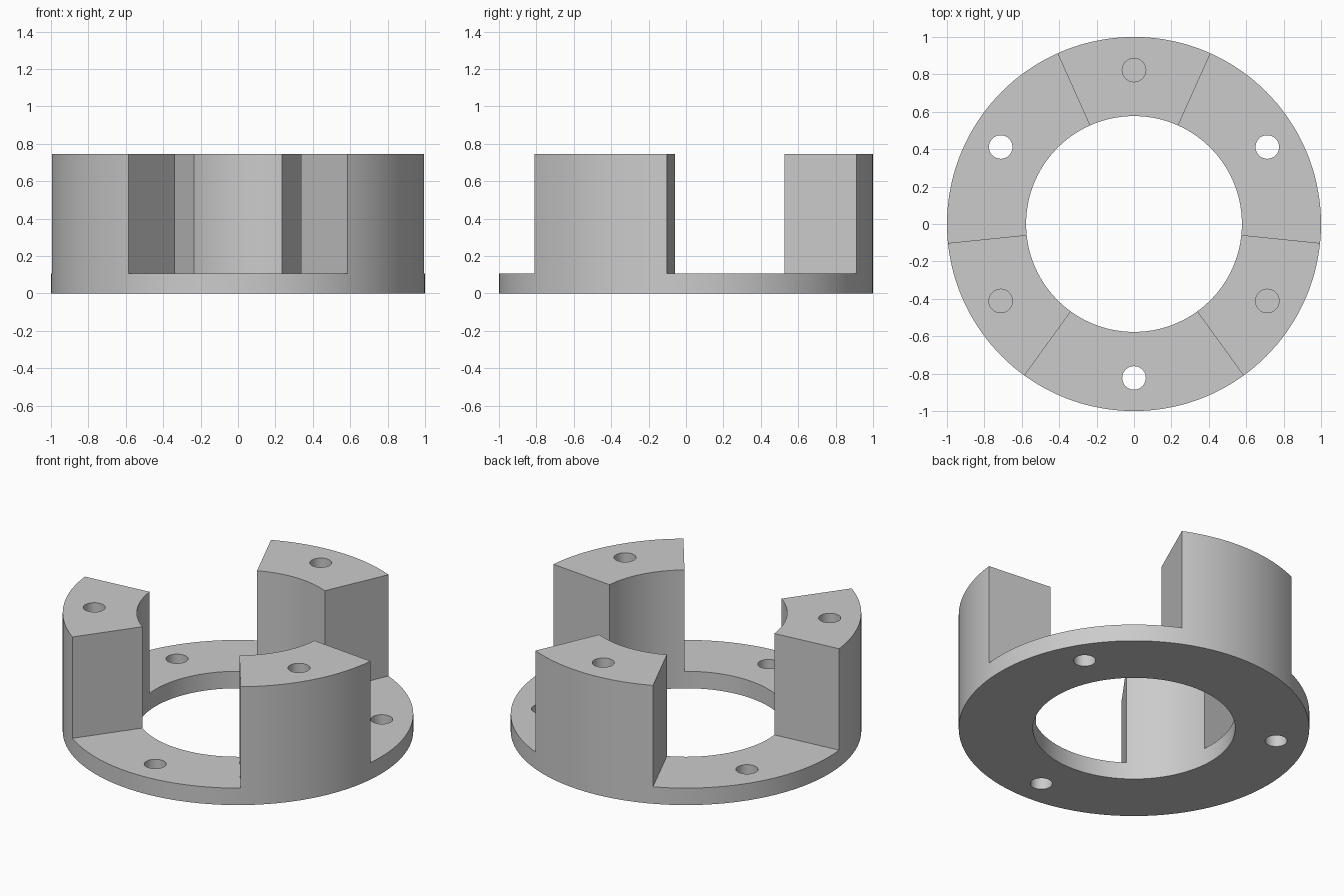
import bpy, bmesh
from math import sin, cos, radians

cube = bpy.data.objects.get("Cube")
if cube:
    bpy.data.objects.remove(cube, do_unlink=True)

OUTER, INNER = 1.0, 0.577          # ring radii
BASE_TOP, HEIGHT = 0.107, 0.745    # flange thickness, post height
POST_HALF = 24.15                  # half the angle of a post
BOLT_CIRCLE, HOLE = 0.823, 0.063   # hole positions and radius
BLIND_DEPTH = 0.35
SEGMENTS = 144

grey = bpy.data.materials.new("light grey")
grey.use_nodes = True
colour = (0.6, 0.6, 0.6, 1)
grey.diffuse_color = colour
grey.node_tree.nodes["Principled BSDF"].inputs["Base Color"].default_value = colour


def prism(name, points, z0, z1):
    """Extrude a flat outline from z0 to z1."""
    bm = bmesh.new()
    face = bm.faces.new([bm.verts.new((x, y, z0)) for x, y in points])
    top = bmesh.ops.extrude_face_region(bm, geom=[face])["geom"]
    verts = [v for v in top if isinstance(v, bmesh.types.BMVert)]
    bmesh.ops.translate(bm, verts=verts, vec=(0, 0, z1 - z0))
    bmesh.ops.recalc_face_normals(bm, faces=bm.faces)
    mesh = bpy.data.meshes.new(name)
    bm.to_mesh(mesh)
    bm.free()
    mesh.materials.append(grey)
    obj = bpy.data.objects.new(name, mesh)
    bpy.context.collection.objects.link(obj)
    return obj


def arc(radius, start, end, steps):
    angles = [radians(start + (end - start) * i / steps) for i in range(steps + 1)]
    return [(radius * cos(a), radius * sin(a)) for a in angles]


def circle(radius, steps, centre=(0, 0)):
    return [(x + centre[0], y + centre[1]) for x, y in arc(radius, 0, 360, steps)[:-1]]


def on_bolt_circle(angle):
    return arc(BOLT_CIRCLE, angle, angle, 1)[0]


# Solid body, cut down to a flange carrying three posts
body = prism("flange_with_posts", circle(OUTER, SEGMENTS), 0, HEIGHT)
cutters = [prism("bore_cutter", circle(INNER, SEGMENTS), -0.2, HEIGHT + 0.2)]

for angle in (30, 150, 270):
    # Gap between posts, with a through hole in the flange
    half = 60 - POST_HALF
    wedge = arc(0.3, angle + half, angle - half, 8) + arc(1.5, angle - half, angle + half, 8)
    cutters.append(prism("gap_cutter", wedge, BASE_TOP, HEIGHT + 0.2))
    cutters.append(prism("through_hole_cutter",
                         circle(HOLE, 32, on_bolt_circle(angle)), -0.2, BASE_TOP + 0.2))
    # Blind hole in the top of the post
    cutters.append(prism("blind_hole_cutter", circle(HOLE, 32, on_bolt_circle(angle + 60)),
                         HEIGHT - BLIND_DEPTH, HEIGHT + 0.2))

for cutter in cutters:
    cutter.hide_render = True
    cut = body.modifiers.new(cutter.name, "BOOLEAN")
    cut.operation = "DIFFERENCE"
    cut.solver = "EXACT"
    cut.object = cutter

# Apply the cuts and discard the cutters
depsgraph = bpy.context.evaluated_depsgraph_get()
finished = bpy.data.meshes.new_from_object(body.evaluated_get(depsgraph))
body.modifiers.clear()
body.data = finished
for cutter in cutters:
    bpy.data.objects.remove(cutter, do_unlink=True)

# Smooth round walls with crisp edges
bpy.ops.object.select_all(action="DESELECT")
body.select_set(True)
bpy.context.view_layer.objects.active = body
bpy.ops.object.shade_smooth_by_angle(angle=radians(30))
